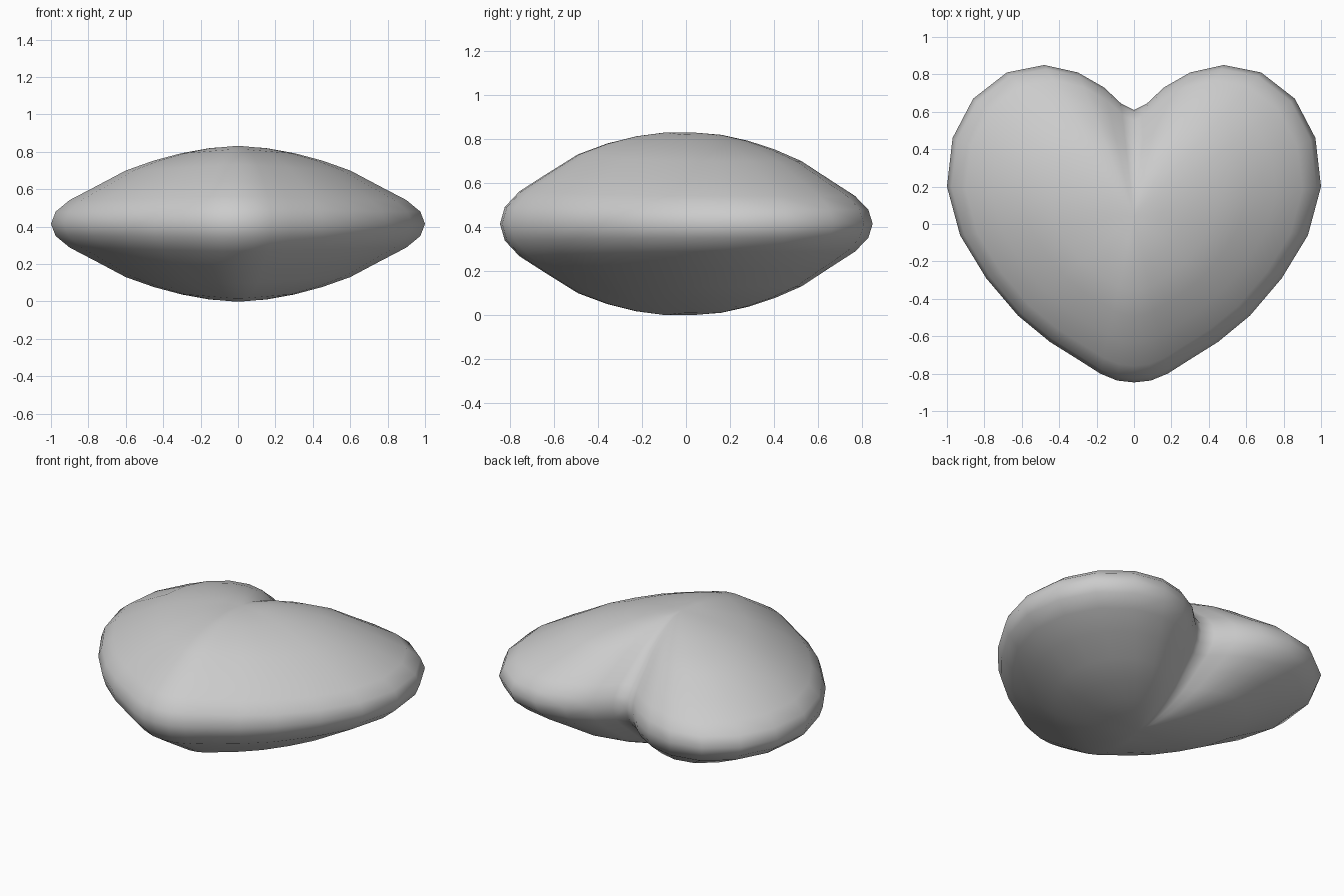
import bpy, bmesh

if "Cube" in bpy.data.objects:
    bpy.data.objects.remove(bpy.data.objects["Cube"])

# Right half of the heart outline, from the notch round to the tip
half = [(0, .61), (.07, .645), (.16, .73), (.30, .81), (.48, .85), (.68, .81),
        (.86, .67), (.97, .46), (1.0, .20), (.93, -.06), (.79, -.29), (.62, -.49),
        (.45, -.63), (.29, -.73), (.18, -.80), (.09, -.837), (0, -.847)]
outline = half + [(-x, y) for x, y in half[-2:0:-1]]

# Pillow profile: (fraction of outline, half thickness)
profile = [(1, 0), (.975, .065), (.90, .127), (.76, .20), (.60, .285),
           (.45, .338), (.30, .378), (.15, .405)]
MID, CY, TOP = .415, .04, .415

bm = bmesh.new()


def ring(s, h, sign):
    verts = []
    for x, y in outline:
        tip = max(0, (CY - y) / .887) ** 2   # the tip is slightly fuller
        hh = h * (1 + .18 * tip * s)
        verts.append(bm.verts.new((x * s, CY + (y - CY) * s, MID + sign * hh)))
    return verts


# Upper and lower halves share the rim ring
rim = ring(1, 0, 1)
n = len(rim)
for sign in (1, -1):
    prev = rim
    for s, h in profile[1:]:
        cur = ring(s, h, sign)
        for i in range(n):
            j = (i + 1) % n
            bm.faces.new((prev[i], prev[j], cur[j], cur[i]))
        prev = cur
    pole = bm.verts.new((0, CY, MID + sign * TOP))
    for i in range(n):
        bm.faces.new((prev[i], prev[(i + 1) % n], pole))

bmesh.ops.recalc_face_normals(bm, faces=bm.faces)
for f in bm.faces:
    f.smooth = True
mesh = bpy.data.meshes.new("heart")
bm.to_mesh(mesh)
bm.free()
heart = bpy.data.objects.new("heart", mesh)
bpy.context.collection.objects.link(heart)
